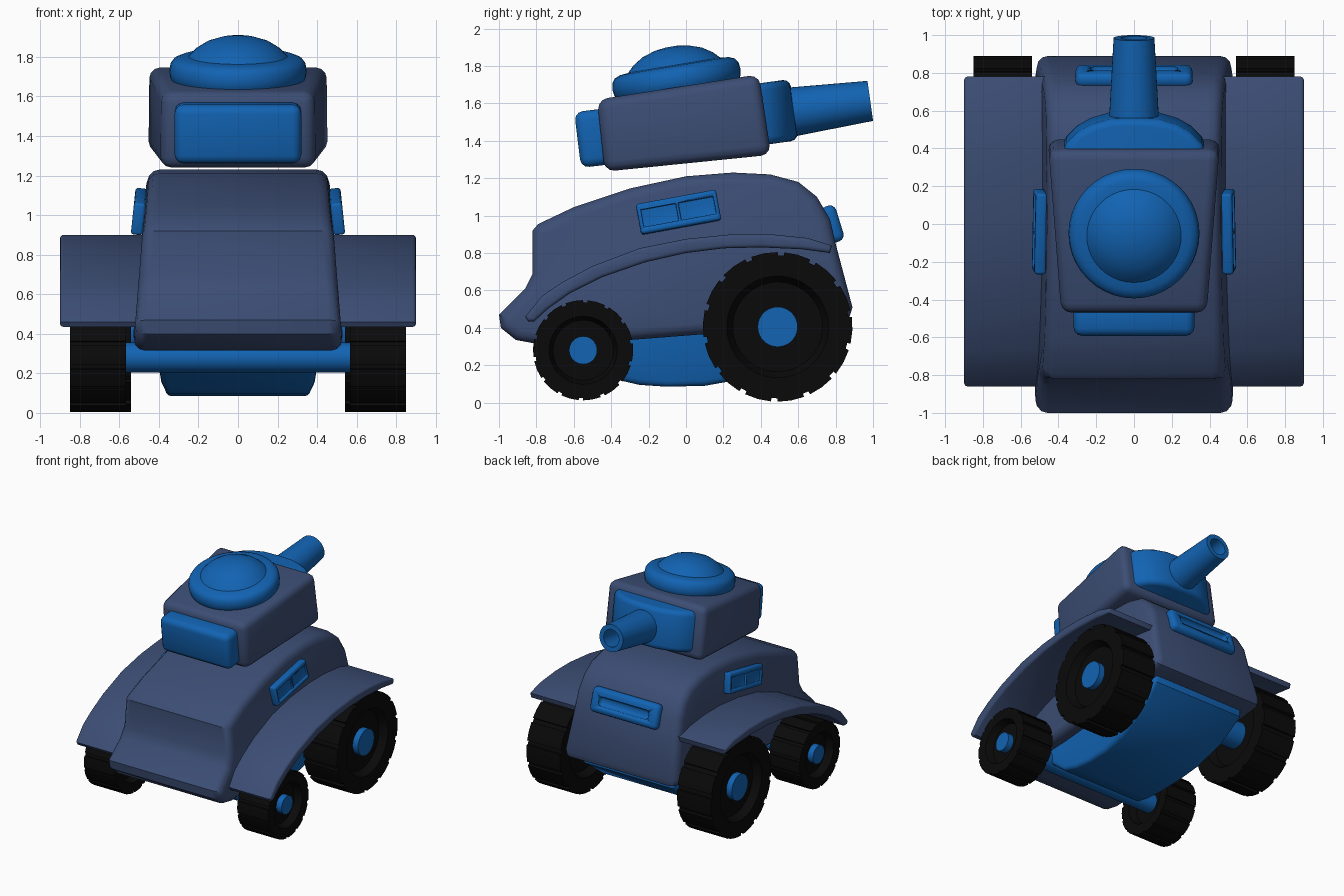
import bpy, bmesh
from math import pi, sin, cos, radians
from mathutils import Matrix, Vector

if "Cube" in bpy.data.objects:
    bpy.data.objects.remove(bpy.data.objects["Cube"])

def material(name, rgb):
    m = bpy.data.materials.new(name)
    m.diffuse_color = (*rgb, 1)
    m.use_nodes = True
    m.node_tree.nodes["Principled BSDF"].inputs["Base Color"].default_value = m.diffuse_color
    return m

SLATE = material("slate", (0.045, 0.075, 0.175))
BLUE = material("blue", (0.006, 0.125, 0.45))
BLACK = material("black", (0.003, 0.003, 0.003))

def place(y, z, tilt=0, x=0):
    return Matrix.Translation((x, y, z)) @ Matrix.Rotation(radians(tilt), 4, 'X')

def finish(bm, name, mat, matrix=None, mirror=False, angle=35):
    if matrix:
        bm.transform(matrix)
    bmesh.ops.recalc_face_normals(bm, faces=bm.faces[:])
    me = bpy.data.meshes.new(name)
    bm.to_mesh(me)
    bm.free()
    ob = bpy.data.objects.new(name, me)
    bpy.context.collection.objects.link(ob)
    me.materials.append(mat)
    bpy.ops.object.select_all(action='DESELECT')
    ob.select_set(True)
    bpy.context.view_layer.objects.active = ob
    bpy.ops.object.shade_smooth_by_angle(angle=radians(angle))
    if mirror:
        ob.modifiers.new("mirror", 'MIRROR')
    return ob

def prism(name, pts, x0, x1, mat, bevel, half_width=None, rim_only=True, **kw):
    """Extrude a (y, z) profile along x; half_width(co) gives the taper."""
    bm = bmesh.new()
    a = [bm.verts.new((x0, *p)) for p in pts]
    b = [bm.verts.new((x1, *p)) for p in pts]
    caps = [bm.faces.new(a), bm.faces.new(b)]
    n = len(pts)
    for i in range(n):
        bm.faces.new((a[i], a[(i + 1) % n], b[(i + 1) % n], b[i]))
    bmesh.ops.recalc_face_normals(bm, faces=bm.faces[:])
    if half_width:
        for v in bm.verts:
            v.co.x = half_width(v.co) * (1 if v.co.x > 0 else -1)
    edges = [e for f in caps for e in f.edges] if rim_only else bm.edges[:]
    bmesh.ops.bevel(bm, geom=edges, offset=bevel, segments=3, profile=0.5,
                    affect='EDGES', clamp_overlap=False)
    return finish(bm, name, mat, **kw)

def box(name, size, mat, matrix, bevel, **kw):
    bm = bmesh.new()
    bmesh.ops.create_cube(bm, size=1, matrix=Matrix.Diagonal((*size, 1)))
    bmesh.ops.bevel(bm, geom=bm.edges[:], offset=bevel, segments=3, profile=0.5, affect='EDGES')
    return finish(bm, name, mat, matrix, **kw)

def lathe(name, profile, mat, matrix, angles=None, **kw):
    """Revolve (radius, height) about z; angles holds (angle, tread factor)."""
    angles = angles or [(2 * pi * i / 40, 1) for i in range(40)]
    outer = max(p[0] for p in profile)
    bm = bmesh.new()
    rings = []
    for r, h in profile:
        rings.append([bm.verts.new((r * (k if r == outer else 1) * cos(a),
                                    r * (k if r == outer else 1) * sin(a), h)) for a, k in angles])
    n = len(angles)
    for p, q in zip(rings, rings[1:]):
        for i in range(n):
            bm.faces.new((p[i], p[(i + 1) % n], q[(i + 1) % n], q[i]))
    bm.faces.new(rings[0])
    bm.faces.new(rings[-1])
    return finish(bm, name, mat, matrix, **kw)

def cut(ob, cutters):
    for c in cutters:
        m = ob.modifiers.new("cut", 'BOOLEAN')
        m.operation, m.object = 'DIFFERENCE', c
        m.solver = 'EXACT'
        bpy.ops.object.select_all(action='DESELECT')
        bpy.context.view_layer.objects.active = ob
        bpy.ops.object.modifier_apply(modifier=m.name)
        bpy.data.objects.remove(c)

# Hull and lower belly
hull = [(-1.0, .47), (-.99, .40), (-.91, .335), (-.8, .315), (-.3, .335), (.15, .37), (.8, .44),
        (.875, .46), (.89, .51), (.80, .85), (.77, .98), (.70, 1.1), (.6, 1.18), (.45, 1.22), (.25, 1.23),
        (0, 1.21), (-.3, 1.145), (-.6, 1.045), (-.79, .955), (-.82, .92), (-.82, .69), (-.86, .61)]
prism("hull", hull, -1, 1, SLATE, .06, lambda c: .532 - .072 * (c.z - .3) / .9)
belly = [(-.62, .33), (-.38, .125), (-.25, .095), (-.1, .085), (.1, .09), (.3, .125), (.55, .22),
         (.76, .38), (.76, .44), (-.62, .4)]
prism("belly", belly, -1, 1, BLUE, .03, lambda c: .36 + .06 * min(1, (c.z - .08) / .2) + .005)

# Fenders
top = [(-.86, .46), (-.77, .57), (-.66, .645), (-.5, .73), (-.25, .825), (0, .875), (.25, .9),
       (.45, .9), (.65, .88), (.78, .84)]
low = [(.77, .80), (.62, .82), (.4, .83), (.2, .825), (0, .8), (-.22, .75), (-.45, .67), (-.62, .585),
       (-.74, .5), (-.81, .435), (-.845, .435)]
prism("fender", top + low, .45, .9, SLATE, .018, mirror=True)

# Wheels with block treads, and axles ending in hubs
def wheel(name, y, z, r, x0, x1, hub):
    n, w = 14, (x1 - x0) / 2
    angles = [((i + t) * 2 * pi / n, k) for i in range(n)
              for t, k in ((0, 1), (.4, 1), (.8, 1), (.81, .955), (.99, .955))]
    d = w - .06
    prof = [(.25 * r, -d), (.6 * r, -d), (.68 * r, -w), (.92 * r, -w), (r, -w), (r, w),
            (.92 * r, w), (.68 * r, w), (.6 * r, d), (.25 * r, d)]
    turn = Matrix.Rotation(pi / 2, 4, 'Y')
    lathe(name + "_wheel", prof, BLACK, place(y, z, 0, (x0 + x1) / 2) @ turn, angles, mirror=True, angle=25)
    lathe(name + "_axle", [(hub, -.84), (hub, .84)], BLUE, place(y, z) @ turn)

wheel("front", -.55, .28, .268, .565, .85, .075)
wheel("rear", .49, .405, .4, .54, .85, .107)

# Turret
prism("turret", [(-.475, 1.62), (.39, 1.755), (.455, 1.325), (-.435, 1.235)], -1, 1, SLATE, .055,
      lambda c: .385 + .07 * (c.y + .47) / .9, rim_only=False)
box("turret_front_panel", (.64, .18, .3), BLUE, place(-.49, 1.415, 7), .045)

# Gun mount and hollow barrel
mount = [(-.04, -.38), (.02, -.36), (.08, -.3), (.12, -.23), (.15, -.13), (.155, 0),
         (.15, .13), (.12, .23), (.08, .3), (.02, .36), (-.04, .38)]
prism("gun_mount", mount, -.165, .165, BLUE, .04,
      matrix=place(.425, 1.545, 8) @ Matrix.Rotation(pi / 2, 4, 'Y'))
lathe("barrel", [(.135, 0), (.108, .49), (.07, .49), (.07, .3)], BLUE, place(.5, 1.545, 8 - 90))

# Domed hatch
hatch = [(.32, -.04), (.342, 0), (.347, .03), (.342, .07), (.325, .093), (.295, .105), (.25, .11),
         (.215, .145), (.16, .18), (.09, .203), (.03, .211)]
lathe("hatch", hatch, BLUE, place(-.045, 1.695, 9.5))

# Side vents with two sunken panels
m = Matrix.Translation((.5, -.04, 1.018)) @ Matrix.Rotation(radians(-6), 4, 'Y') @ Matrix.Rotation(radians(10.5), 4, 'X')
vent = box("side_vent", (.06, .435, .165), BLUE, m, .015)
cut(vent, [box("vent_cutter", (.04, .19, .095), BLUE, m @ Matrix.Translation((.037, s * .102, 0)), .004)
           for s in (-1, 1)])
vent.modifiers.new("mirror", 'MIRROR')

# Rear lamp frame with a slot
m = place(.782, .955, 17)
lamp = box("rear_lamp", (.62, .085, .2), BLUE, m, .035)
cut(lamp, [box("lamp_cutter", (.46, .06, .075), BLUE, m @ Matrix.Translation((0, .04, 0)), .028)])
